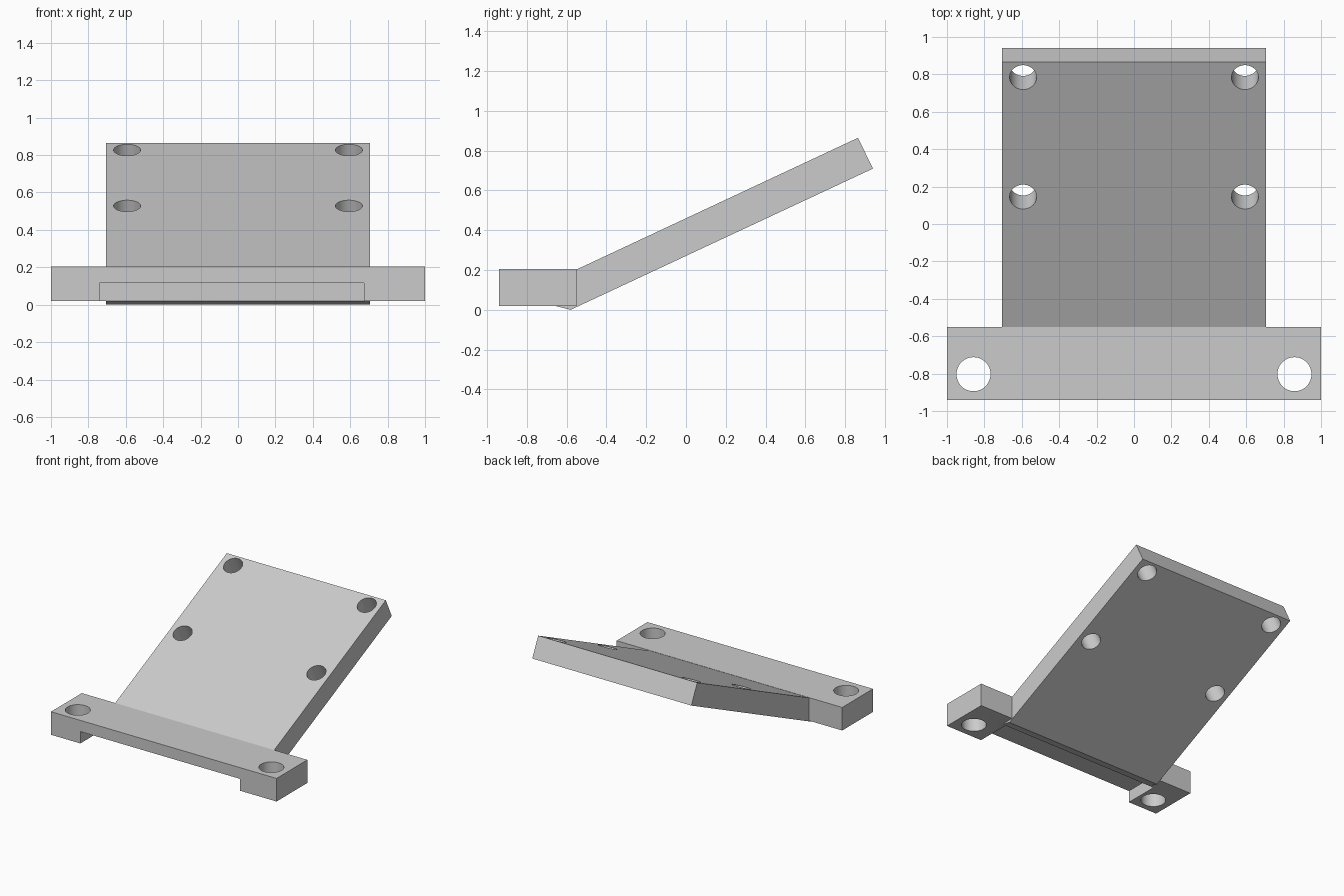
import bpy, bmesh, math
from mathutils import Matrix, Vector

cube = bpy.data.objects.get("Cube")
if cube:
    bpy.data.objects.remove(cube, do_unlink=True)

grey = bpy.data.materials.new("light grey")
grey.use_nodes = True
COLOUR = (0.6, 0.6, 0.6, 1)
grey.diffuse_color = COLOUR
grey.node_tree.nodes["Principled BSDF"].inputs["Base Color"].default_value = COLOUR


def make_object(name, bm):
    bmesh.ops.recalc_face_normals(bm, faces=bm.faces)
    mesh = bpy.data.meshes.new(name)
    bm.to_mesh(mesh)
    bm.free()
    mesh.materials.append(grey)
    obj = bpy.data.objects.new(name, mesh)
    bpy.context.collection.objects.link(obj)
    return obj


def prism(name, profile, x0, x1):
    """Extrude a (y, z) side profile from x0 to x1."""
    bm = bmesh.new()
    face = bm.faces.new([bm.verts.new((x0, y, z)) for y, z in profile])
    new = bmesh.ops.extrude_face_region(bm, geom=[face])["geom"]
    moved = [v for v in new if isinstance(v, bmesh.types.BMVert)]
    bmesh.ops.translate(bm, verts=moved, vec=(x1 - x0, 0, 0))
    return make_object(name, bm)


def box(name, x0, x1, y0, y1, z0, z1):
    return prism(name, [(y0, z0), (y1, z0), (y1, z1), (y0, z1)], x0, x1)


def drill(name, centre, radius, tilt=0):
    bm = bmesh.new()
    place = Matrix.Translation(Vector(centre)) @ Matrix.Rotation(tilt, 4, "X")
    bmesh.ops.create_cone(bm, cap_ends=True, segments=48, radius1=radius,
                          radius2=radius, depth=0.6, matrix=place)
    return make_object(name, bm)


def combine(target, tool, operation):
    """Apply a boolean and remove the tool."""
    mod = target.modifiers.new("cut", "BOOLEAN")
    mod.operation, mod.solver, mod.object = operation, "EXACT", tool
    bpy.context.view_layer.objects.active = target
    bpy.ops.object.modifier_apply(modifier=mod.name)
    bpy.data.objects.remove(tool, do_unlink=True)


# Mounting bar with a shallow channel under its front
bracket = box("angled_bracket", -1, 1, -0.94, -0.55, 0.02, 0.205)
combine(bracket, box("channel", -0.74, 0.675, -1.1, -0.66, -0.1, 0.115), "DIFFERENCE")

# Sloping plate, its foot sunk into the bar
plate = prism("sloping_plate", [(-0.66, 0.02), (-0.58, 0), (0.94, 0.71),
                                (0.865, 0.865), (-0.55, 0.203), (-0.64, 0.16)],
              -0.705, 0.705)
combine(bracket, plate, "UNION")

# Bolt holes: upright in the bar, square to the slope in the plate
SLOPE = math.radians(25)
for side in (-1, 1):
    combine(bracket, drill("bar_hole", (side * 0.858, -0.803, 0.1), 0.091), "DIFFERENCE")
    for y, z in ((0.147, 0.525), (0.785, 0.825)):
        combine(bracket, drill("plate_hole", (side * 0.593, y, z), 0.072, SLOPE), "DIFFERENCE")

# Smooth hole walls, sharp edges
bpy.ops.object.select_all(action="DESELECT")
bracket.select_set(True)
bpy.context.view_layer.objects.active = bracket
bpy.ops.object.shade_smooth_by_angle(angle=math.radians(20))
